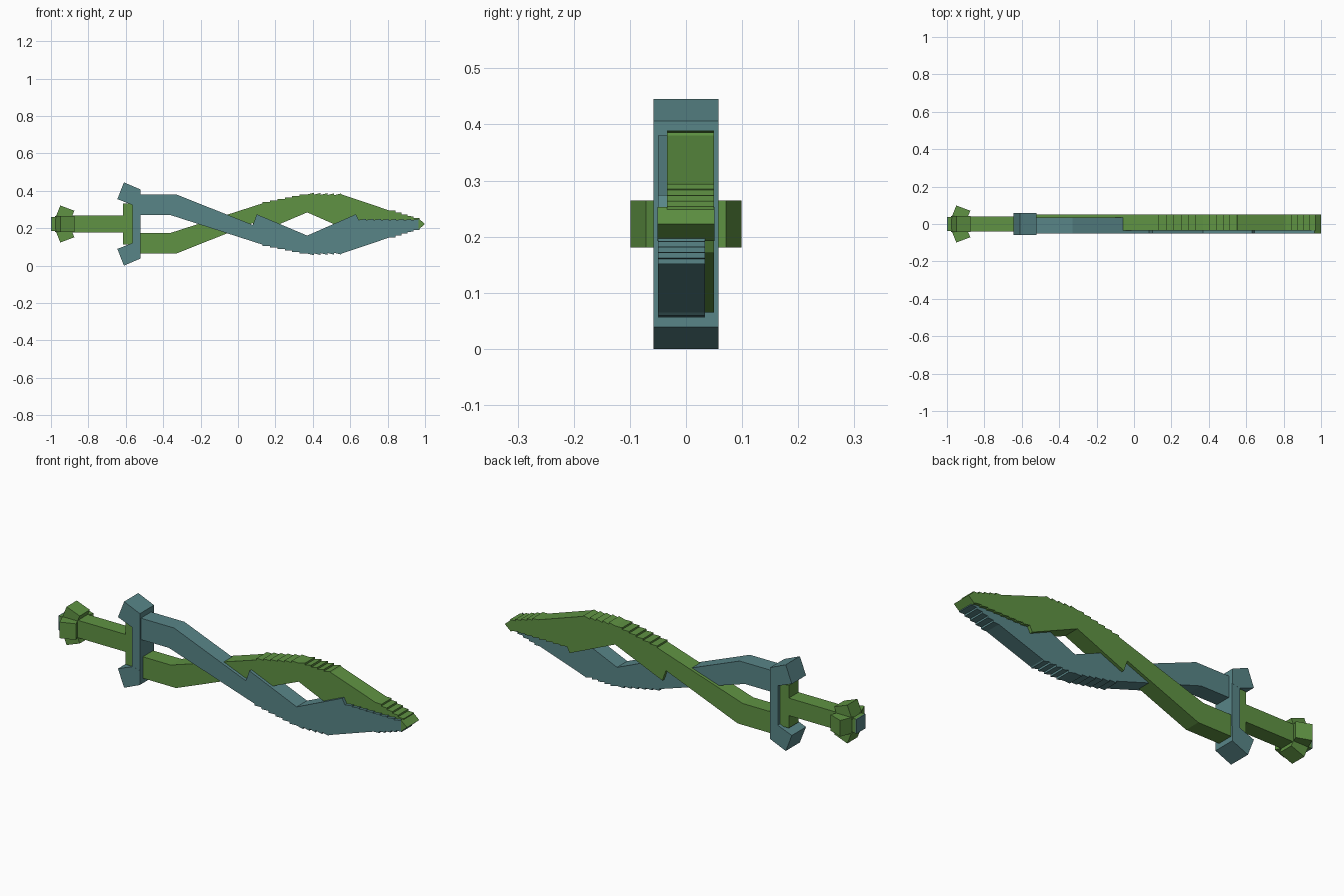
import bpy, bmesh
from mathutils import Matrix, Vector
from math import pi

cube = bpy.data.objects.get("Cube")
if cube:
    bpy.data.objects.remove(cube, do_unlink=True)

MID = 0.2225  # height of the long axis


def material(name, colour):
    m = bpy.data.materials.new(name)
    m.use_nodes = True
    m.diffuse_color = colour
    m.node_tree.nodes["Principled BSDF"].inputs["Base Color"].default_value = colour
    return m


green = material("leaf green", (0.115, 0.29, 0.056, 1))
teal = material("dull teal", (0.098, 0.235, 0.245, 1))


def prism(name, outline, y0, y1, mat, flip=False, turn=0):
    """Extrude an (x, height) outline along y, optionally mirrored or turned about the axis."""
    s = -1 if flip else 1
    bm = bmesh.new()
    face = bm.faces.new([bm.verts.new((x, y0 * s, w * s)) for x, w in outline])
    out = bmesh.ops.extrude_face_region(bm, geom=[face])
    moved = [v for v in out["geom"] if isinstance(v, bmesh.types.BMVert)]
    bmesh.ops.translate(bm, verts=moved, vec=Vector((0, (y1 - y0) * s, 0)))
    bm.transform(Matrix.Translation((0, 0, MID)) @ Matrix.Rotation(turn, 4, "X"))
    bmesh.ops.recalc_face_normals(bm, faces=bm.faces)
    mesh = bpy.data.meshes.new(name)
    bm.to_mesh(mesh)
    bm.free()
    mesh.materials.append(mat)
    obj = bpy.data.objects.new(name, mesh)
    bpy.context.collection.objects.link(obj)
    return obj


def box(name, x0, x1, half_z, half_y, mat):
    outline = [(x0, -half_z), (x1, -half_z), (x1, half_z), (x0, half_z)]
    return prism(name, outline, -half_y, half_y, mat)


def teeth(start, end, count, step, toward_tip):
    """Sawtooth edge from start to end; the steep side faces the tip or the hilt."""
    a, b = Vector(start), Vector(end)
    pts = []
    for i in range(count):
        p, q = a.lerp(b, i / count), a.lerp(b, (i + 1) / count)
        peak = q if toward_tip else p
        pts += [tuple(p), (peak.x, peak.y + step)]
    return pts


# Blade outline: outer toothed edge, then inner edge back to the guard
blade = [(-0.53, -0.0475), (-0.36, -0.0475)]
blade += teeth((0.13, 0.11), (0.37, 0.158), 6, 0.009, False)
blade += teeth((0.37, 0.158), (0.55, 0.153), 5, 0.01, True)
blade += [(0.555, 0.158)]
blade += teeth((0.81, 0.072), (0.97, 0.022), 5, 0.009, True)
inner = teeth((0.645, -0.022), (0.965, -0.02), 8, -0.006, True)
blade += inner[::-1]
blade += [(0.63, -0.052), (0.37, 0.062), (0.10, -0.052), (0.08, 0.005),
          (-0.33, -0.158), (-0.53, -0.158)]

# Two crossing blades, mirrored in height and depth
prism("green_blade", blade, -0.034, 0.05, green)
prism("teal_blade", blade, -0.034, 0.05, teal, flip=True)
prism("blade_tip", [(0.965, 0.03), (1.0, 0), (0.965, -0.03)], -0.0505, 0.0505, green)

# Guard with slanted end blocks
box("guard_bar", -0.565, -0.52, 0.18, 0.0575, teal)
block = [(-0.61, 0.2225), (-0.52, 0.184), (-0.52, 0.11), (-0.56, 0.10), (-0.645, 0.133)]
for label, flip in (("upper", False), ("lower", True)):
    prism("guard_block_" + label, block, -0.0578, 0.0578, teal, flip)
box("guard_collar", -0.615, -0.56, 0.11, 0.04, green)

# Grip and pommel with four slanted blocks around it
box("grip", -0.92, -0.61, 0.045, 0.04, green)
box("pommel_core", -0.995, -0.875, 0.037, 0.037, green)
box("pommel_end", -1.0, -0.995, 0.037, 0.037, teal)
lug = [(-0.95, 0.099), (-0.875, 0.071), (-0.905, 0.0), (-0.978, 0.03)]
for i in range(4):
    prism(f"pommel_block_{i + 1}", lug, -0.0415, 0.0415, green, turn=i * pi / 2)
